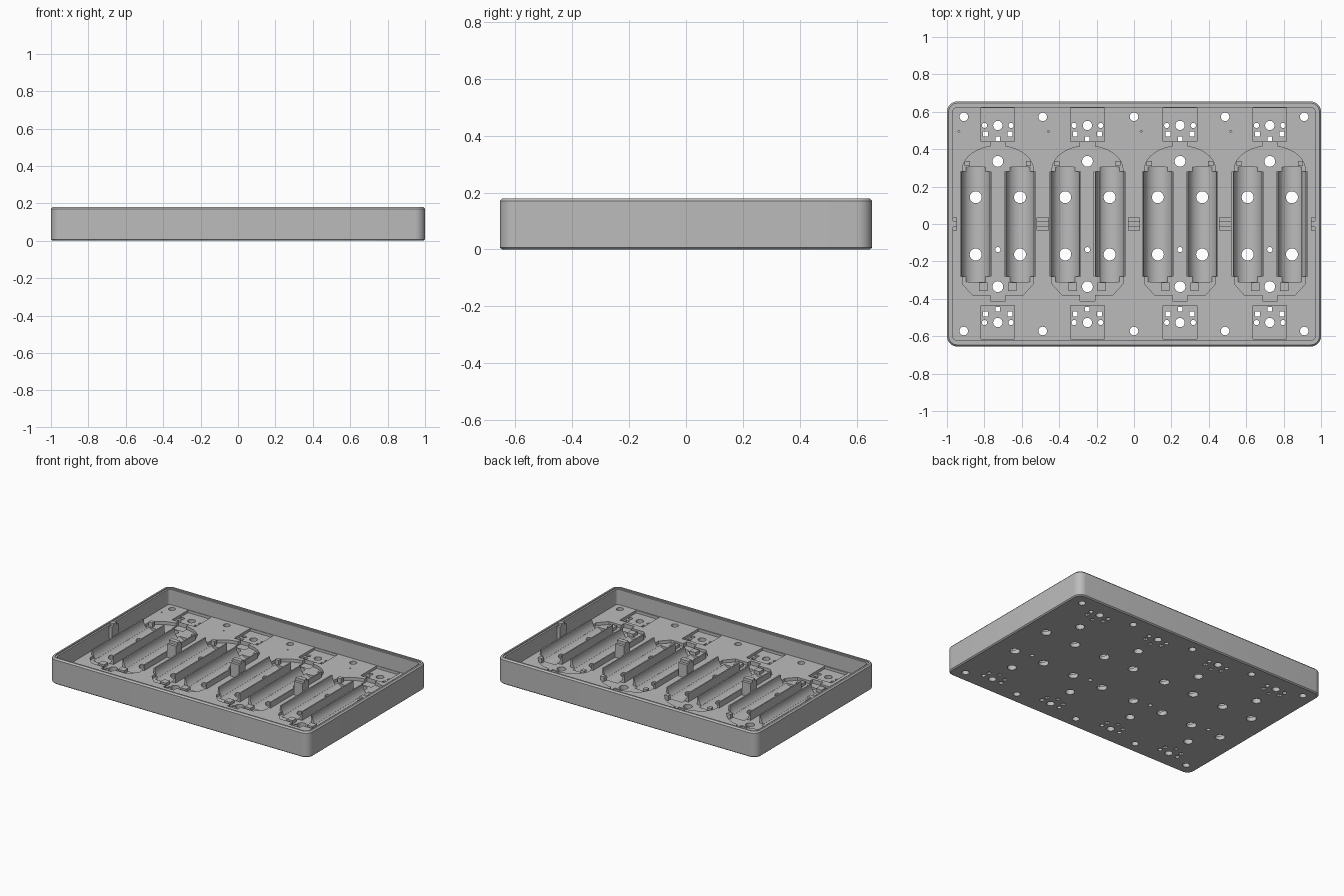
import bpy, bmesh, math

if "Cube" in bpy.data.objects:
    bpy.data.objects.remove(bpy.data.objects["Cube"])

FLOOR, RECESS = 0.066, 0.045
PAIRS = (-0.728, -0.249, 0.246, 0.726)   # centres of the cell pairs
CELL_DX, CELL_R, CELL_Z = 0.1185, 0.076, 0.1

grey = bpy.data.materials.new("plastic grey")
grey.diffuse_color = (0.5, 0.5, 0.5, 1)
grey.use_nodes = True
grey.node_tree.nodes["Principled BSDF"].inputs["Base Color"].default_value = grey.diffuse_color


def finish(name, bm):
    bmesh.ops.recalc_face_normals(bm, faces=bm.faces)
    me = bpy.data.meshes.new(name)
    bm.to_mesh(me)
    bm.free()
    me.materials.append(grey)
    ob = bpy.data.objects.new(name, me)
    bpy.context.collection.objects.link(ob)
    return ob


def loft(bm, rings):
    """Skin closed rings of 3D points and cap both ends."""
    vs = [[bm.verts.new(p) for p in r] for r in rings]
    n = len(vs[0])
    for a, b in zip(vs, vs[1:]):
        for i in range(n):
            bm.faces.new((a[i], a[(i + 1) % n], b[(i + 1) % n], b[i]))
    bm.faces.new(vs[0][::-1])
    bm.faces.new(vs[-1])


def prism(bm, pts, z0, z1):
    loft(bm, [[(x, y, z) for x, y in pts] for z in (z0, z1)])


def box(bm, x0, x1, y0, y1, z0, z1):
    prism(bm, [(x0, y0), (x1, y0), (x1, y1), (x0, y1)], z0, z1)


def disc(bm, x, y, r, z0=-0.1, z1=0.3, n=24):
    prism(bm, [(x + r * math.cos(2 * math.pi * i / n), y + r * math.sin(2 * math.pi * i / n))
               for i in range(n)], z0, z1)


def along_y(bm, pts, y0, y1):
    loft(bm, [[(x, y, z) for x, z in pts] for y in (y0, y1)])


def rounded(hx, hy, r, z, n=8):
    out = []
    for k, (sx, sy) in enumerate(((1, 1), (-1, 1), (-1, -1), (1, -1))):
        for i in range(n + 1):
            a = math.pi / 2 * (k + i / n)
            out.append((sx * (hx - r) + r * math.cos(a), sy * (hy - r) + r * math.sin(a), z))
    return out


# Tray shell: rounded rectangle rings going up outside, over the rim and down inside
bm = bmesh.new()
steps = [(0.008, 0), (0, 0.007), (0, 0.17), (0.009, 0.18), (0.02, 0.18),
         (0.02, 0.172), (0.032, 0.172), (0.032, FLOOR)]
loft(bm, [rounded(1 - d, 0.655 - d, 0.055 - d, z) for d, z in steps])
tray = finish("tray", bm)


def cut(bm):
    cutter = finish("cutter", bm)
    cutter.hide_render = True
    mod = tray.modifiers.new("cut", 'BOOLEAN')
    mod.operation, mod.solver, mod.object = 'DIFFERENCE', 'EXACT', cutter
    mod.use_self = True
    bpy.context.view_layer.objects.active = tray
    bpy.ops.object.modifier_apply(modifier=mod.name)
    bpy.data.objects.remove(cutter)


# Shallow recess around each pair, arched at the back and chamfered at the front
bm = bmesh.new()
for px in PAIRS:
    arch = [(0.19 * math.cos(math.pi * i / 16), 0.29 + 0.128 * math.sin(math.pi * i / 16))
            for i in range(17)]
    outline = arch + [(-0.19, -0.32), (-0.135, -0.38), (0.135, -0.38), (0.19, -0.32)]
    prism(bm, [(px + x, y) for x, y in outline], RECESS, 0.3)
cut(bm)

# Contact plate pockets and wire notches
bm = bmesh.new()
for px in PAIRS:
    box(bm, px - 0.09, px + 0.09, 0.442, 0.619, 0.048, 0.1)
    box(bm, px - 0.09, px + 0.09, -0.615, -0.436, 0.048, 0.1)
    box(bm, px - 0.04, px + 0.04, 0.375, 0.441, 0.038, 0.1)
    box(bm, px - 0.04, px + 0.04, -0.412, -0.346, 0.038, 0.1)
cut(bm)

# Round-bottomed cell troughs
bm = bmesh.new()
for px in PAIRS:
    for s in (-1, 1):
        pts = [(px + s * CELL_DX + CELL_R * math.cos(2 * math.pi * i / 40),
                CELL_Z + CELL_R * math.sin(2 * math.pi * i / 40)) for i in range(40)]
        along_y(bm, pts, -0.31, 0.305)
cut(bm)

# Through holes
bm = bmesh.new()
for px in PAIRS:
    disc(bm, px, 0.335, 0.029)
    disc(bm, px, -0.335, 0.029)
    disc(bm, px, -0.137, 0.014)
    disc(bm, px - 0.208, 0.495, 0.005, 0.05, 0.1, 8)
    for s in (-1, 1):
        for y in (0.143, -0.163):
            disc(bm, px + s * CELL_DX, y, 0.032)
        y = s * 0.527
        disc(bm, px, y, 0.025)
        box(bm, px - 0.012, px + 0.012, s * 0.456 - 0.012, s * 0.456 + 0.012, -0.1, 0.3)
        for t in (-1, 1):
            disc(bm, px + t * 0.071, y, 0.014)
            sx = px + t * 0.065
            box(bm, sx - 0.013, sx + 0.013, s * 0.482 - 0.013, s * 0.482 + 0.013, -0.1, 0.3)
for x in (-0.91, -0.488, 0, 0.487, 0.91):
    disc(bm, x, 0.573, 0.023)
    disc(bm, x, -0.572, 0.023)
cut(bm)

# Curved arms on both sides of every cell
bm = bmesh.new()
for px in PAIRS:
    for c in (-1, 1):
        for s in (-1, 1):
            inner = [(CELL_R * math.cos(math.radians(a)), CELL_Z + CELL_R * math.sin(math.radians(a)))
                     for a in range(-46, 5, 7)]
            prof = inner + [(0.085, inner[-1][1]), (0.085, 0.035), (inner[0][0], 0.035)]
            along_y(bm, [(px + c * CELL_DX + s * x, z) for x, z in prof], -0.282, 0.28)
arms = finish("cell_arms", bm)

# Stop blocks in front of the cells and small pegs behind them
bm = bmesh.new()
for px in PAIRS:
    for s in (-1, 1):
        a, b = sorted((px + s * 0.055, px + s * 0.1))
        box(bm, a, b, -0.358, -0.312, 0.035, FLOOR)
        a, b = sorted((px + s * 0.15, px + s * 0.178))
        box(bm, a, b, 0.31, 0.337, 0.035, 0.078)
finish("stop_blocks", bm)

# Centre posts with a raised ridge, and half posts against the end walls
bm = bmesh.new()
for x0, x1 in ((-0.978, -0.947), (-0.522, -0.455), (-0.033, 0.033), (0.455, 0.522), (0.947, 0.978)):
    prof = [(-0.035, 0.05), (0.035, 0.05), (0.035, 0.16), (0.016, 0.16), (0.016, 0.179),
            (-0.016, 0.179), (-0.016, 0.16), (-0.035, 0.16)]
    loft(bm, [[(x, y, z) for y, z in prof] for x in (x0, x1)])
finish("support_posts", bm)

# Smooth the rounded surfaces, keep edges crisp
for ob in (tray, arms):
    bpy.ops.object.select_all(action='DESELECT')
    ob.select_set(True)
    bpy.context.view_layer.objects.active = ob
    bpy.ops.object.shade_smooth_by_angle(angle=math.radians(30))
